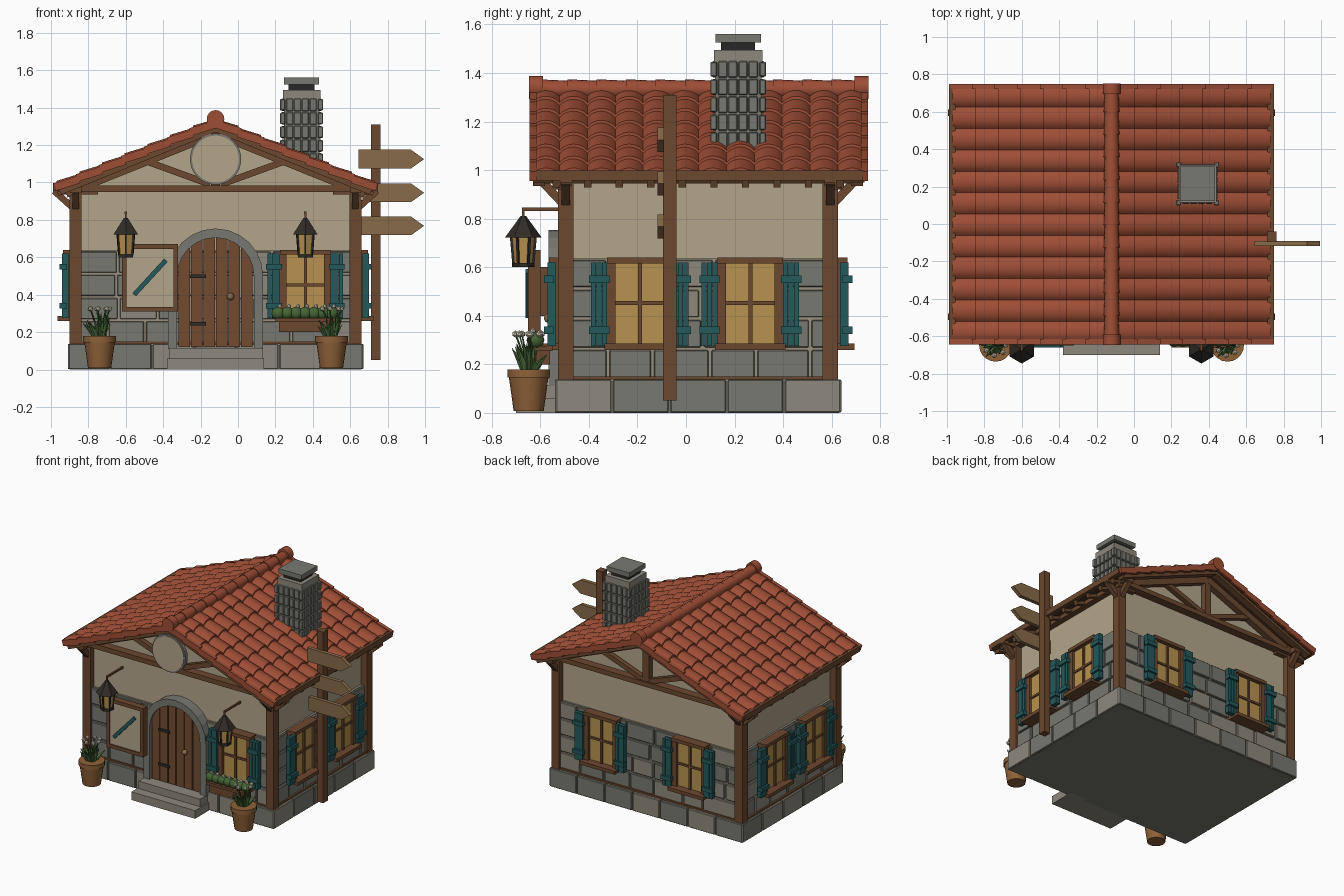
import bpy, bmesh, random
from math import pi, sin, cos, sqrt
from mathutils import Matrix, Vector

if "Cube" in bpy.data.objects:
    bpy.data.objects.remove(bpy.data.objects["Cube"])

random.seed(4)
CX, CY = -0.12, 0.05
I = Matrix.Identity(4)
COL = dict(plaster=(.45, .38, .26), grout=(.32, .28, .21), stone=(.19, .19, .165), pale=(.27, .25, .205),
           wood=(.15, .065, .028), dark=(.07, .03, .014), plank=(.17, .07, .03), sign=(.25, .145, .065),
           tile=(.34, .075, .036), teal=(.018, .10, .105), glass=(.48, .29, .08), pot=(.27, .12, .04),
           iron=(.03, .025, .02), leaf=(.06, .13, .035), white=(.7, .65, .5), black=(.02, .02, .02))


def finish(name, bm, col, smooth=False, bevel=0):
    bmesh.ops.recalc_face_normals(bm, faces=bm.faces)
    me = bpy.data.meshes.new(name)
    bm.to_mesh(me)
    bm.free()
    ob = bpy.data.objects.new(name, me)
    bpy.context.collection.objects.link(ob)
    m = bpy.data.materials.get(col) or bpy.data.materials.new(col)
    m.diffuse_color = (*COL[col], 1)
    m.use_nodes = True
    m.node_tree.nodes["Principled BSDF"].inputs["Base Color"].default_value = m.diffuse_color
    me.materials.append(m)
    if bevel:
        b = ob.modifiers.new("bevel", 'BEVEL')
        b.width, b.segments = bevel, 1
    if smooth:
        bpy.context.view_layer.objects.active = ob
        ob.select_set(True)
        bpy.ops.object.shade_smooth_by_angle()
        ob.select_set(False)
    return ob


def box(bm, x0, x1, y0, y1, z0, z1, M=I):
    T = Matrix.Translation(((x0 + x1) / 2, (y0 + y1) / 2, (z0 + z1) / 2))
    bmesh.ops.create_cube(bm, size=1, matrix=M @ T @ Matrix.Diagonal((x1 - x0, y1 - y0, z1 - z0, 1)))


def boxes(name, col, rows, M=I, bevel=0):
    bm = bmesh.new()
    for r in rows:
        box(bm, *r, M)
    return finish(name, bm, col, bevel=bevel)


def along(a, b):
    a, b = Vector(a), Vector(b)
    return Matrix.Translation((a + b) / 2) @ (b - a).to_track_quat('Z', 'Y').to_matrix().to_4x4(), (b - a).length


def beam(bm, a, b, w, h):
    M, L = along(a, b)
    bmesh.ops.create_cube(bm, size=1, matrix=M @ Matrix.Diagonal((w, h, L, 1)))


def cone(bm, a, b, r1, r2, n=16, M=I):
    T, L = along(a, b)
    bmesh.ops.create_cone(bm, cap_ends=True, segments=n, radius1=r1, radius2=r2, depth=L, matrix=M @ T)


def prism(bm, pts, y0, y1):
    f = bm.faces.new([bm.verts.new((x, y0, z)) for x, z in pts])
    g = bmesh.ops.extrude_face_region(bm, geom=[f])['geom']
    bmesh.ops.translate(bm, vec=(0, y1 - y0, 0), verts=[v for v in g if isinstance(v, bmesh.types.BMVert)])


# wall frames: local x runs along the wall, local -y points outward
def frame(ang, d, cx=CX, cy=CY):
    return Matrix.Translation((cx, cy, 0)) @ Matrix.Rotation(ang, 4, 'Z') @ Matrix.Translation((0, -d, 0))


WALLS = [("front", 0, .755, .555), ("right", pi / 2, .555, .755), ("back", pi, .755, .555), ("left", -pi / 2, .555, .755)]

# body and gables
boxes("stone_wall_core", "grout", [(CX - .745, CX + .745, CY - .545, CY + .545, .02, .635)])
boxes("plaster_wall", "plaster", [(CX - .73, CX + .73, CY - .535, CY + .535, .635, .985)])
bm = bmesh.new()
prism(bm, [(CX - .76, .975), (CX + .76, .975), (CX, 1.285)], CY - .535, CY + .535)
finish("gable_plaster", bm, "plaster")
boxes("foundation_core", "stone", [(CX - .78, CX + .78, CY - .58, CY + .58, 0, .13)])

# masonry
stones = {"stone": bmesh.new(), "pale": bmesh.new()}
base = {"stone": bmesh.new(), "pale": bmesh.new()}
for name, ang, half, d in WALLS:
    M = frame(ang, d)
    for r in range(4):
        u = -half
        while u < half - .01:
            w = random.uniform(.16, .24)
            e = half if u + w > half - .08 else u + w
            k = random.choice(("stone", "stone", "pale"))
            box(stones[k], u + .006, e - .006, -.003 - random.random() * .006, .03, .146 + r * .124, .258 + r * .124, M)
            u = e
    n, H = (7 if half > .6 else 5), half + .035
    for i in range(n):
        k = random.choice(("stone", "stone", "pale"))
        box(base[k], -H + 2 * H * i / n + .004, -H + 2 * H * (i + 1) / n - .004, -.035, .02, .002, .137, M)
for k in stones:
    finish("wall_blocks_" + k, stones[k], k, bevel=.004)
    finish("foundation_blocks_" + k, base[k], k, bevel=.004)

# posts, sills and plates
bm = bmesh.new()
for sx in (-1, 1):
    for sy in (-1, 1):
        x, y = CX + sx * .748, CY + sy * .545
        box(bm, x - .032, x + .032, y - .032, y + .032, .10, .97)
        beam(bm, (x + sx * .01, y, .86), (x + sx * .115, y, .955), .035, .035)
        beam(bm, (x, y + sy * .01, .86), (x, y + sy * .1, .955), .035, .035)
        box(bm, x - .03, x + .03, y - .11, y + .11, .945, .985)
        box(bm, x - .12, x + .12, y - .025, y + .025, .935, .975)
    box(bm, CX + sx * .755 - .022, CX + sx * .755 + .022, CY - .6, CY + .6, .945, .985)
    box(bm, CX + sx * .755 - .018, CX + sx * .755 + .018, CY - .565, CY + .565, .137, .15)
finish("timber_posts", bm, "wood")
boxes("sill_strips", "wood", [(CX - .76, CX + .76, CY + s * .555 - .015, CY + s * .555 + .015, .137, .15)
                              for s in (-1, 1)])

# gable trusses
bm = bmesh.new()
for sy in (-1, 1):
    y = CY + sy * .57
    box(bm, CX - .78, CX + .78, y - .03, y + .03, .95, .985)
    box(bm, CX - .025, CX + .025, y - .02, y + .02, .98, 1.27)
    for s in (-1, 1):
        beam(bm, (CX, y, 1.265), (CX + s * .80, y, .943), .045, .05)
        beam(bm, (CX + s * .03, y, .99), (CX + s * .36, y, 1.11), .035, .035)
        beam(bm, (CX, y + sy * .085, 1.285), (CX + s * .83, y + sy * .085, .948), .05, .03)
finish("gable_trusses", bm, "wood")

# roof deck, rafter tails and eave boards
K = .405
bm = bmesh.new()
tails = bmesh.new()
for s in (-1, 1):
    prism(bm, [(CX, 1.315), (CX + s * .84, 1.315 - K * .84), (CX + s * .84, 1.29 - K * .84), (CX, 1.29)], -.63, .735)
    box(tails, *sorted((CX + s * .835, CX + s * .868)), -.615, .73, .958, .998)
    for i in range(10):
        y = -.535 + i * .13
        beam(tails, (CX + s * .70, y, .995), (CX + s * .845, y, .945), .03, .035)
finish("roof_deck", bm, "dark")
finish("rafter_tails", tails, "wood")

# roof tiles: overlapping wavy courses
bm = bmesh.new()
Y0, Y1, COLS, ROWS, SEG = -.635, .74, 12, 7, 8
for s in (-1, 1):
    for r in range(ROWS):
        d0, d1 = max(0, .85 * r / ROWS - .02), .85 * (r + 1) / ROWS
        prev = None
        for i in range(COLS * SEG + 1):
            y = Y0 + (Y1 - Y0) * i / (COLS * SEG)
            o = .026 * abs(sin(pi * i / SEG)) ** .7
            ring = [bm.verts.new((CX + s * d, y, 1.305 - K * d + o + h))
                    for d, h in ((d0, .008), (d1, .022), (d1, .002), (d0, -.008))]
            if prev:
                for j in range(4):
                    bm.faces.new((prev[j], prev[(j + 1) % 4], ring[(j + 1) % 4], ring[j]))
            if i in (0, COLS * SEG):
                bm.faces.new(ring)
            prev = ring
finish("roof_tiles", bm, "tile", True)

# verge tiles and ridge caps
bm = bmesh.new()
for s in (-1, 1):
    for r in range(ROWS):
        d0, d1 = .85 * r / ROWS, .85 * (r + 1) / ROWS + .012
        for y in (-.63, .735):
            beam(bm, (CX + s * d0, y, 1.312 - K * d0), (CX + s * d1, y, 1.324 - K * d1), .028, .042)
finish("verge_tiles", bm, "tile")
bm = bmesh.new()
for i in range(11):
    y = -.61 + i * .121
    cone(bm, (CX, y, 1.332), (CX, y + .128, 1.332), .042, .036, 16)
for a, b in ((-.647, -.59), (.695, .752)):
    cone(bm, (CX, a, 1.34), (CX, b, 1.34), .047, .047, 16)
finish("ridge_caps", bm, "tile", True)

# chimney
HX, HY = .34, .215
boxes("chimney_core", "stone", [(HX - .095, HX + .095, HY - .095, HY + .095, 1.05, 1.44)])
bm = bmesh.new()
for k in range(4):
    M = frame(k * pi / 2, .095, HX, HY)
    for r in range(5):
        z = 1.09 + r * .073
        for c in range(4):
            box(bm, -.083 + c * .042, -.045 + c * .042, -.012, .01, z, z + .067, M)
        box(bm, -.115, -.088, -.02, .008, z + .003, z + .064, M)
finish("chimney_stones", bm, "stone", bevel=.004)
boxes("chimney_collar", "pale", [(HX - .1, HX + .1, HY - .1, HY + .1, 1.435, 1.495)])
boxes("chimney_vent", "black", [(HX - .07, HX + .07, HY - .07, HY + .07, 1.49, 1.53)])
boxes("chimney_cap", "stone", [(HX - .093, HX + .093, HY - .093, HY + .093, 1.525, 1.56)])


# windows with shutters
def window(tag, M, u):
    M = M @ Matrix.Translation((u, 0, 0))
    boxes(tag + "_window_glass", "glass", [(-.105, .105, -.03, .02, .28, .62)], M)
    boxes(tag + "_window_frame", "wood", [(-.135, -.1, -.05, .01, .275, .625), (.1, .135, -.05, .01, .275, .625),
          (-.135, .135, -.06, .01, .615, .64), (-.145, .145, -.09, .01, .26, .285),
          (-.008, .008, -.042, 0, .28, .62), (-.1, .1, -.04, 0, .445, .46)], M)
    rows = []
    for s in (-1, 1):
        c = s * .168
        rows += [(c - .034 + i * .023, c - .013 + i * .023, -.065, -.03, .275, .62) for i in range(3)]
        rows += [(c - .042, c + .042, -.08, -.04, z, z + .03) for z in (.325, .535)]
    boxes(tag + "_shutters", "teal", rows, M)


for name, ang, half, d in WALLS:
    for i, u in enumerate({"front": [.48], "back": [-.36, .36], "right": [-.24, .215], "left": [-.215, .24]}[name]):
        window("%s_%d" % (name, i + 1), frame(ang, d), u)

# arched door with stone surround
Z = .50
bm = bmesh.new()
for i in range(12):
    a, b = pi * i / 12, pi * (i + 1) / 12
    prism(bm, [(CX + r * cos(t), Z + r * sin(t)) for r, t in ((.205, a), (.254, a), (.254, b), (.205, b))], -.567, -.49)
for s in (-1, 1):
    for j in range(3):
        box(bm, *sorted((CX + s * .205, CX + s * .254)), -.567, -.49, .11 + j * .13, .24 + j * .13)
finish("door_surround", bm, "stone")
bm = bmesh.new()
for i in range(6):
    x0, x1 = -.2 + i * .4 / 6 + .003, -.2 + (i + 1) * .4 / 6 - .003
    top = [x1 + (x0 - x1) * t / 4 for t in range(5)]
    prism(bm, [(CX + x0, .12), (CX + x1, .12)] + [(CX + x, Z + sqrt(max(.0, .205 ** 2 - x * x))) for x in top], -.55, -.50)
finish("door_planks", bm, "plank")
boxes("door_hinges", "iron", [(-.26, -.17, -.56, -.54, z, z + .018) for z in (.235, .49)])
bm = bmesh.new()
bmesh.ops.create_uvsphere(bm, u_segments=12, v_segments=8, radius=.02, matrix=Matrix.Translation((-.04, -.565, .39)))
finish("door_knob", bm, "sign", True)
boxes("door_steps", "pale", [(-.38, .14, -.70, -.5, 0, .06), (-.37, .13, -.63, -.5, .06, .115)])

# round gable sign, notice board
bm = bmesh.new()
cone(bm, (CX, -.61, 1.125), (CX, -.635, 1.125), .137, .137, 32)
finish("round_sign_rim", bm, "stone", True)
bm = bmesh.new()
cone(bm, (CX, -.615, 1.125), (CX, -.64, 1.125), .126, .126, 32)
finish("round_sign_face", bm, "plaster", True)
boxes("notice_board_frame", "wood", [(-.62, -.595, -.65, -.6, .31, .67), (-.345, -.32, -.65, -.6, .31, .67),
      (-.62, -.32, -.65, -.6, .31, .335), (-.62, -.32, -.65, -.6, .645, .67), (-.5, -.44, -.61, -.51, .4, .6)])
boxes("notice_board_panel", "plaster", [(-.6, -.34, -.64, -.61, .33, .65)])
bm = bmesh.new()
beam(bm, (-.555, -.655, .40), (-.385, -.655, .585), .012, .025)
finish("notice_board_stripe", bm, "teal")

# lanterns
for side, x in (("left", -.6), ("right", .36)):
    y = -.67
    bm = bmesh.new()
    cone(bm, (x, y, .615), (x, y, .725), .038, .048, 6)
    finish(side + "_lantern_glass", bm, "glass")
    bm = bmesh.new()
    cone(bm, (x, y, .6), (x, y, .618), .046, .046, 6)
    cone(bm, (x, y, .722), (x, y, .785), .076, .03, 6)
    cone(bm, (x, y, .785), (x, y, .81), .03, .012, 6)
    for k in range(6):
        c, s = cos(k * pi / 3 + pi / 2), sin(k * pi / 3 + pi / 2)
        beam(bm, (x + .041 * c, y + .041 * s, .61), (x + .051 * c, y + .051 * s, .728), .009, .009)
    finish(side + "_lantern_cage", bm, "iron")
    boxes(side + "_lantern_bracket", "wood", [(x - .006, x + .006, -.675, -.48, .832, .845),
          (x - .005, x + .005, y - .005, y + .005, .8, .84)])

# flower box
boxes("flower_box", "wood", [(.22, .5, -.65, -.56, .2, .265), (.2, .52, -.66, -.55, .255, .275)])
fl, bm = bmesh.new(), bmesh.new()
for i in range(7):
    x = .215 + i * .048
    bmesh.ops.create_icosphere(bm, subdivisions=2, radius=.037, matrix=Matrix.Translation((x, -.62, .30)))
    bmesh.ops.create_icosphere(fl, subdivisions=1, radius=.013, matrix=Matrix.Translation((x + .01, -.63, .338)))
finish("flower_box_shrubs", bm, "leaf", True)

# potted plants
for side, x in (("left", -.74), ("right", .5)):
    y, p, lf = -.648, bmesh.new(), bmesh.new()
    cone(p, (x, y, .008), (x, y, .15), .062, .082, 20)
    cone(p, (x, y, .145), (x, y, .178), .088, .088, 20)
    finish(side + "_pot", p, "pot", True)
    for k in range(22):
        a, e = k * 2.4, .03 + .065 * ((k * 7) % 11) / 10
        cone(lf, (x + .2 * e * cos(a), y + .2 * e * sin(a), .175), (x + e * cos(a), y + e * sin(a), .335 - e * 1.0), .02, .001, 4)
        if k % 3 == 0:
            c = Vector((x + .055 * cos(a), y + .055 * sin(a), .325))
            cone(lf, (x, y, .18), c, .004, .004, 4)
            bmesh.ops.create_icosphere(fl, subdivisions=1, radius=.015, matrix=Matrix.Translation(c))
    finish(side + "_pot_leaves", lf, "leaf")
finish("blossoms", fl, "white")

# signpost
boxes("signpost", "wood", [(.71, .762, -.095, -.04, .05, 1.31)])
bm = bmesh.new()
for x, z in ((.645, 1.125), (.665, .945), (.66, .768)):
    prism(bm, [(x, z - .05), (.925, z - .05), (.995, z), (.925, z + .05), (x, z + .05)], -.118, -.09)
finish("signpost_arrows", bm, "sign")
